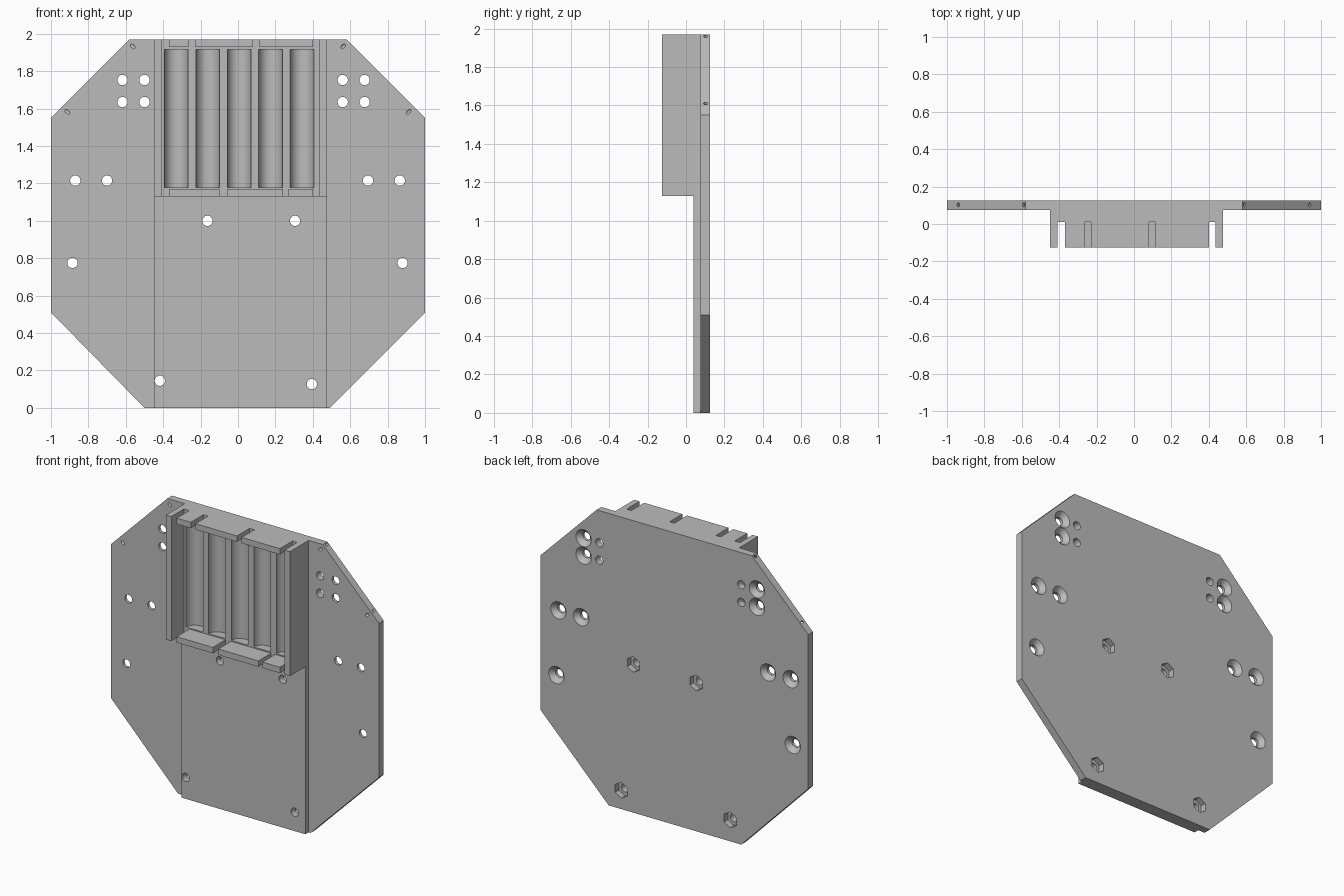
import bpy, bmesh, math
from mathutils import Matrix, Vector

cube = bpy.data.objects.get("Cube")
if cube:
    bpy.data.objects.remove(cube, do_unlink=True)

grey = bpy.data.materials.new("plain grey")
grey.use_nodes = True
colour = (0.5, 0.5, 0.5, 1)
grey.diffuse_color = colour
grey.node_tree.nodes["Principled BSDF"].inputs["Base Color"].default_value = colour

BACK, PLATE, PAD, FLOOR, RIM = 0.125, 0.075, 0.04, 0.01, -0.125
TOP, TRAY = 1.97, 1.13


def add_box(bm, x0, x1, y0, y1, z0, z1):
    mid = Vector((x0 + x1, y0 + y1, z0 + z1)) / 2
    size = Matrix.Diagonal((x1 - x0, y1 - y0, z1 - z0, 1))
    bmesh.ops.create_cube(bm, size=1, matrix=Matrix.Translation(mid) @ size)


def add_rod(bm, start, end, r1, r2=None, sides=32):
    start, end = Vector(start), Vector(end)
    axis = end - start
    if abs(axis.normalized().y) > 0.99:
        turn = Matrix.Rotation(-math.pi / 2, 4, 'X')
    else:
        turn = Vector((0, 0, 1)).rotation_difference(axis).to_matrix().to_4x4()
    bmesh.ops.create_cone(bm, cap_ends=True, segments=sides, radius1=r1,
                          radius2=r1 if r2 is None else r2, depth=axis.length,
                          matrix=Matrix.Translation((start + end) / 2) @ turn)


def finish(name, bm):
    bmesh.ops.recalc_face_normals(bm, faces=bm.faces)
    mesh = bpy.data.meshes.new(name)
    bm.to_mesh(mesh)
    bm.free()
    mesh.materials.append(grey)
    obj = bpy.data.objects.new(name, mesh)
    bpy.context.collection.objects.link(obj)
    return obj


def combine(target, tool, operation):
    mod = target.modifiers.new(tool.name, 'BOOLEAN')
    mod.operation, mod.solver, mod.object = operation, 'EXACT', tool
    bpy.context.view_layer.objects.active = target
    bpy.ops.object.modifier_apply(modifier=mod.name)
    bpy.data.objects.remove(tool, do_unlink=True)


# Eight-sided mounting plate
bm = bmesh.new()
outline = [(-0.5, 0), (0.49, 0), (1, 0.51), (1, 1.55),
           (0.58, TOP), (-0.58, TOP), (-1, 1.55), (-1, 0.51)]
face = bm.faces.new([bm.verts.new((x, PLATE, z)) for x, z in outline])
side = bmesh.ops.extrude_face_region(bm, geom=[face])["geom"]
bmesh.ops.translate(bm, vec=(0, BACK - PLATE, 0),
                    verts=[v for v in side if isinstance(v, bmesh.types.BMVert)])
plate = finish("mounting_plate_with_tray", bm)

# Raised centre pad and the tray block on it
for name, front, base in (("centre_pad", PAD, 0), ("tray_block", RIM, TRAY)):
    bm = bmesh.new()
    add_box(bm, -0.45, 0.475, front, BACK, base, TOP)
    combine(plate, finish(name, bm), 'UNION')

# Tray cavity
bm = bmesh.new()
add_box(bm, -0.41, 0.435, RIM - 0.1, FLOOR, TRAY + 0.04, TOP - 0.04)
combine(plate, finish("tray_cavity", bm), 'DIFFERENCE')

# Slots through the top and bottom tray walls
bm = bmesh.new()
ends = [(-0.41, -0.37), (0.4, 0.435)]
for slots, z in ((ends + [(-0.265, -0.23), (0.08, 0.115)], TOP),
                 (ends + [(-0.1, -0.06), (0.24, 0.27)], TRAY)):
    for x0, x1 in slots:
        add_box(bm, x0, x1, RIM - 0.1, FLOOR, z - 0.08, z + 0.08)
combine(plate, finish("wall_slots", bm), 'DIFFERENCE')

# Five round-bottomed cell grooves
bm = bmesh.new()
for i in range(5):
    x = -0.33 + 0.168 * i
    add_rod(bm, (x, FLOOR - 0.002, 1.178), (x, FLOOR - 0.002, 1.915), 0.0635, sides=48)
combine(plate, finish("cell_grooves", bm), 'DIFFERENCE')

# Screw holes, with countersinks or hexagonal nut pockets at the back
plain = [(x, z) for x in (-0.5, 0.56) for z in (1.635, 1.753)]
sunk = [(x, z) for x in (-0.617, 0.677) for z in (1.635, 1.753)]
sunk += [(x, 1.215) for x in (-0.87, -0.7, 0.695, 0.865)]
sunk += [(-0.885, 0.775), (0.88, 0.775)]
nuts = [(-0.163, 1.0), (0.305, 1.0), (-0.418, 0.145), (0.395, 0.127)]

bm = bmesh.new()
for x, z in plain + sunk + nuts:
    add_rod(bm, (x, -0.05, z), (x, 0.2, z), 0.0275)
combine(plate, finish("screw_holes", bm), 'DIFFERENCE')

bm = bmesh.new()
for x, z in sunk:
    add_rod(bm, (x, 0.0925, z), (x, 0.1325, z), 0.025, 0.065)
for x, z in nuts:
    add_rod(bm, (x, 0.085, z), (x, 0.16, z), 0.053, sides=6)
combine(plate, finish("screw_head_pockets", bm), 'DIFFERENCE')

# Small slanted tie holes from the sloping top edges to the front face
bm = bmesh.new()
for s in (-1, 1):
    for x, z in ((0.59, 1.96), (0.94, 1.61)):
        edge = Vector((s * x, 0.103, z))
        step = Vector((s * 0.028, 0.028, 0.028))
        add_rod(bm, edge - step * 2.2, edge + step, 0.009, sides=16)
combine(plate, finish("tie_holes", bm), 'DIFFERENCE')

# Smooth the round surfaces, keep hard edges
bpy.ops.object.select_all(action='DESELECT')
plate.select_set(True)
bpy.context.view_layer.objects.active = plate
bpy.ops.object.shade_smooth_by_angle(angle=math.radians(30))
